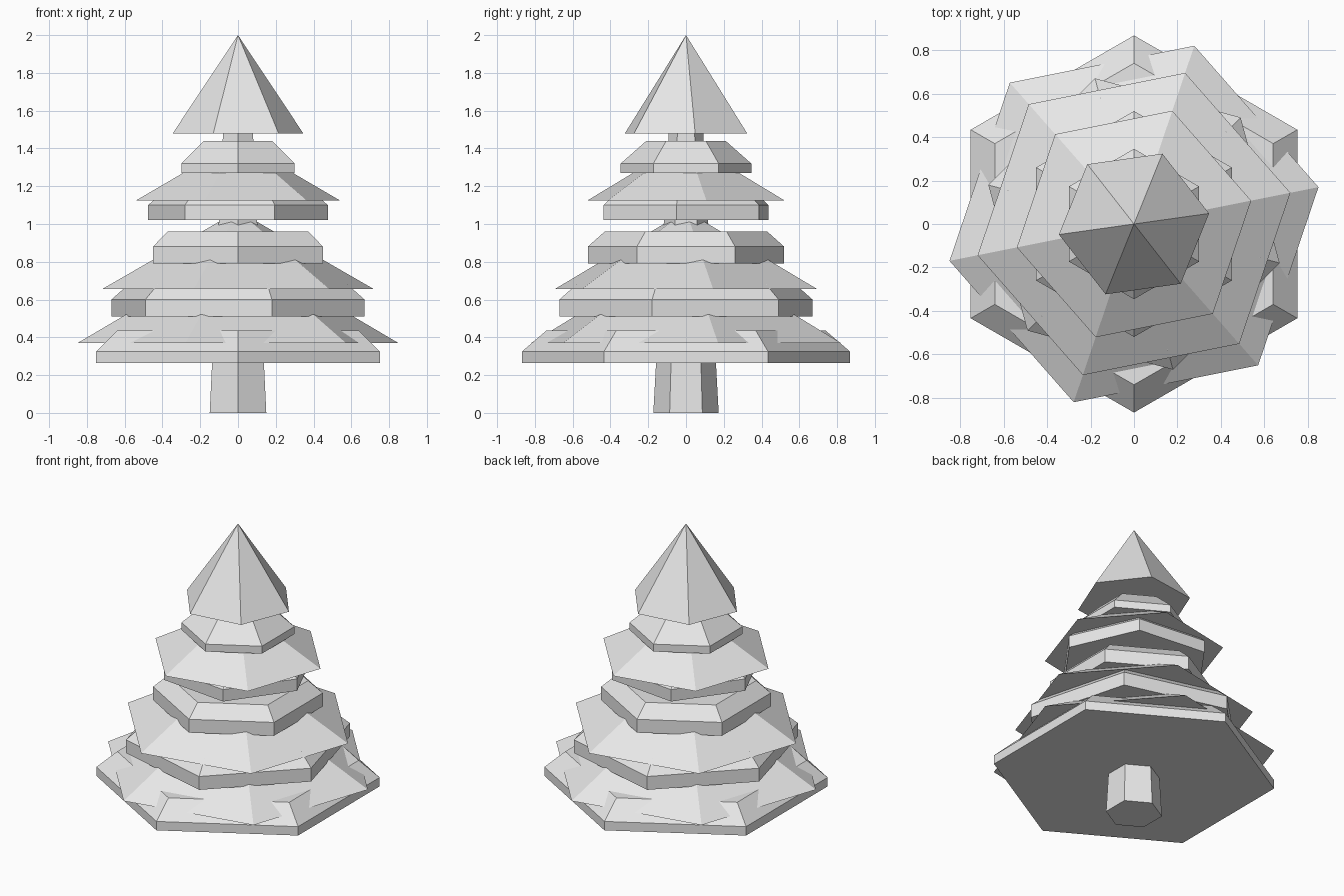
import bpy, bmesh
from math import radians, cos, sin

cube = bpy.data.objects.get("Cube")
if cube:
    bpy.data.objects.remove(cube, do_unlink=True)

grey = bpy.data.materials.new("light_grey")
grey.use_nodes = True
grey.diffuse_color = (0.8, 0.8, 0.8, 1)
grey.node_tree.nodes["Principled BSDF"].inputs["Base Color"].default_value = (0.8, 0.8, 0.8, 1)


def hex_solid(name, profile, turn):
    """Closed six-sided solid from (radius, height) rings, bottom to top."""
    bm = bmesh.new()
    rings = []
    for r, z in profile:
        if r == 0:
            rings.append([bm.verts.new((0, 0, z))])
        else:
            angles = [radians(turn + 60 * i) for i in range(6)]
            rings.append([bm.verts.new((r * cos(a), r * sin(a), z)) for a in angles])
    bm.faces.new(rings[0][::-1])
    for low, high in zip(rings, rings[1:]):
        for i in range(6):
            j = (i + 1) % 6
            if len(high) == 1:
                bm.faces.new((low[i], low[j], high[0]))
            else:
                bm.faces.new((low[i], low[j], high[j], high[i]))
    if len(rings[-1]) == 6:
        bm.faces.new(rings[-1])
    mesh = bpy.data.meshes.new(name)
    bm.to_mesh(mesh)
    bm.free()
    mesh.materials.append(grey)
    obj = bpy.data.objects.new(name, mesh)
    bpy.context.collection.objects.link(obj)


# Tapered trunk running up into the top cone
hex_solid("trunk", [(0.173, 0), (0.085, 1.6)], 30)

# Foliage cones: base radius, base height, tip height, turn
cones = [(0.866, 0.37, 0.87, 11.3), (0.734, 0.655, 1.07, 11.3),
         (0.55, 1.125, 1.44, 11.3), (0.349, 1.48, 2.0, 8)]
for n, (r, base, tip, turn) in enumerate(cones, 1):
    hex_solid(f"foliage_cone_{n}", [(r, base), (0, tip)], turn)

# Bevelled foliage slabs: radius, bottom, rim height, top radius, top, turn
slabs = [(0.868, 0.265, 0.325, 0.74, 0.435, 30), (0.694, 0.51, 0.60, 0.60, 0.68, -15),
         (0.52, 0.79, 0.88, 0.43, 0.96, 30), (0.478, 1.02, 1.10, 0.40, 1.17, -6),
         (0.346, 1.27, 1.32, 0.21, 1.44, 30)]
for n, (r, bottom, rim, top_r, top, turn) in enumerate(slabs, 1):
    hex_solid(f"foliage_slab_{n}", [(r, bottom), (r, rim), (top_r, top)], turn)
